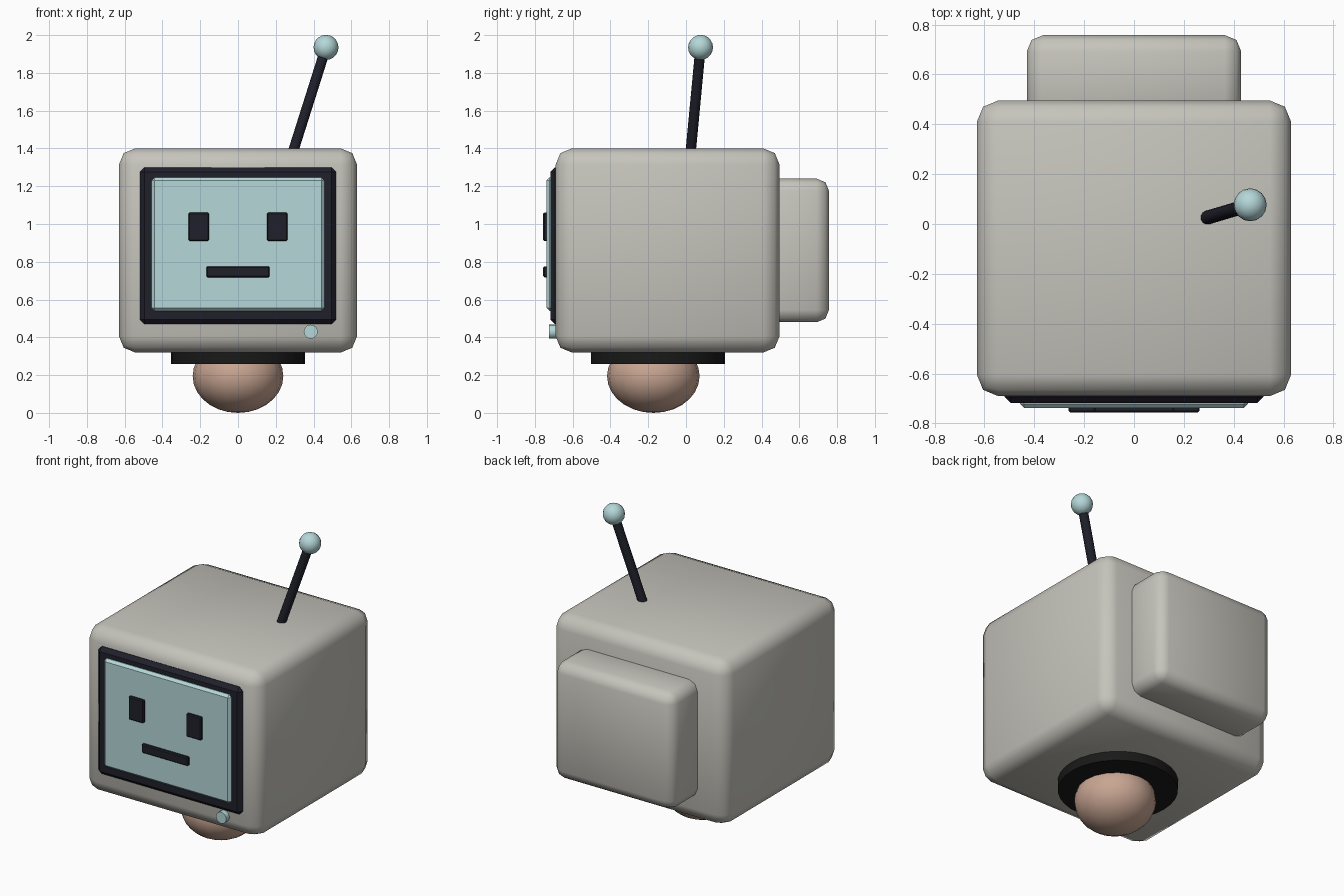
import bpy
import math
from mathutils import Vector

if "Cube" in bpy.data.objects:
    bpy.data.objects.remove(bpy.data.objects["Cube"], do_unlink=True)


def material(name, rgb):
    m = bpy.data.materials.new(name)
    m.use_nodes = True
    color = (*rgb, 1)
    m.diffuse_color = color
    m.node_tree.nodes["Principled BSDF"].inputs["Base Color"].default_value = color
    return m


casing = material("warm grey casing", (0.56, 0.55, 0.50))
navy = material("dark navy", (0.014, 0.014, 0.024))
aqua = material("pale aqua", (0.46, 0.68, 0.69))
skin = material("neck skin", (0.58, 0.38, 0.29))
black = material("collar black", (0.009, 0.010, 0.009))


def finish(name, mat, angle=60):
    ob = bpy.context.object
    ob.name = name
    ob.data.materials.append(mat)
    bpy.ops.object.shade_smooth_by_angle(angle=math.radians(angle))
    return ob


def box(name, mat, low, high, bevel, segments=1, angle=60):
    """Bevelled box between two opposite corners."""
    low, high = Vector(low), Vector(high)
    bpy.ops.mesh.primitive_cube_add(size=1, location=(low + high) / 2)
    ob = bpy.context.object
    ob.scale = high - low
    bpy.ops.object.transform_apply(location=False, rotation=False, scale=True)
    mod = ob.modifiers.new("Rounded edges", "BEVEL")
    mod.width = bevel
    mod.segments = segments
    bpy.ops.object.modifier_apply(modifier=mod.name)
    return finish(name, mat, angle)


def rod(name, mat, start, end, radius, sides):
    """Cylinder between two points."""
    start, end = Vector(start), Vector(end)
    axis = end - start
    bpy.ops.mesh.primitive_cylinder_add(
        vertices=sides, radius=radius, depth=axis.length, location=(start + end) / 2,
        rotation=axis.to_track_quat("Z", "Y").to_euler())
    return finish(name, mat, 50)


def ball(name, mat, centre, radii, segments, rings):
    bpy.ops.mesh.primitive_uv_sphere_add(
        segments=segments, ring_count=rings, radius=1, location=centre)
    bpy.context.object.scale = radii
    bpy.ops.object.transform_apply(location=False, rotation=False, scale=True)
    return finish(name, mat)


# Casing
box("head_casing", casing, (-0.63, -0.69, 0.32), (0.63, 0.495, 1.40), 0.085, 2)
box("rear_housing", casing, (-0.43, 0.40, 0.48), (0.43, 0.757, 1.24), 0.065, 2)

# Screen and its frame
box("screen_frame", navy, (-0.52, -0.718, 0.47), (0.52, -0.64, 1.30), 0.025, 1, 30)
box("screen", aqua, (-0.457, -0.738, 0.54), (0.457, -0.68, 1.247), 0.016, 1, 30)

# Face
for side, x in (("right", -0.208), ("left", 0.208)):
    box(side + "_eye", navy, (x - 0.054, -0.756, 0.91), (x + 0.054, -0.73, 1.06), 0.006, 1, 30)
box("mouth", navy, (-0.168, -0.756, 0.718), (0.168, -0.73, 0.775), 0.006, 1, 30)

# Control knob
rod("knob", aqua, (0.385, -0.66, 0.43), (0.385, -0.724, 0.43), 0.037, 16)

# Antenna
tip = (0.466, 0.077, 1.935)
rod("antenna_rod", navy, (0.265, 0.017, 1.30), tip, 0.028, 12)
ball("antenna_ball", aqua, tip, (0.066, 0.066, 0.066), 16, 10)

# Collar and neck
rod("collar", black, (0, -0.148, 0.26), (0, -0.148, 0.36), 0.355, 32)
ball("neck", skin, (0, -0.173, 0.195), (0.24, 0.245, 0.195), 20, 14)
